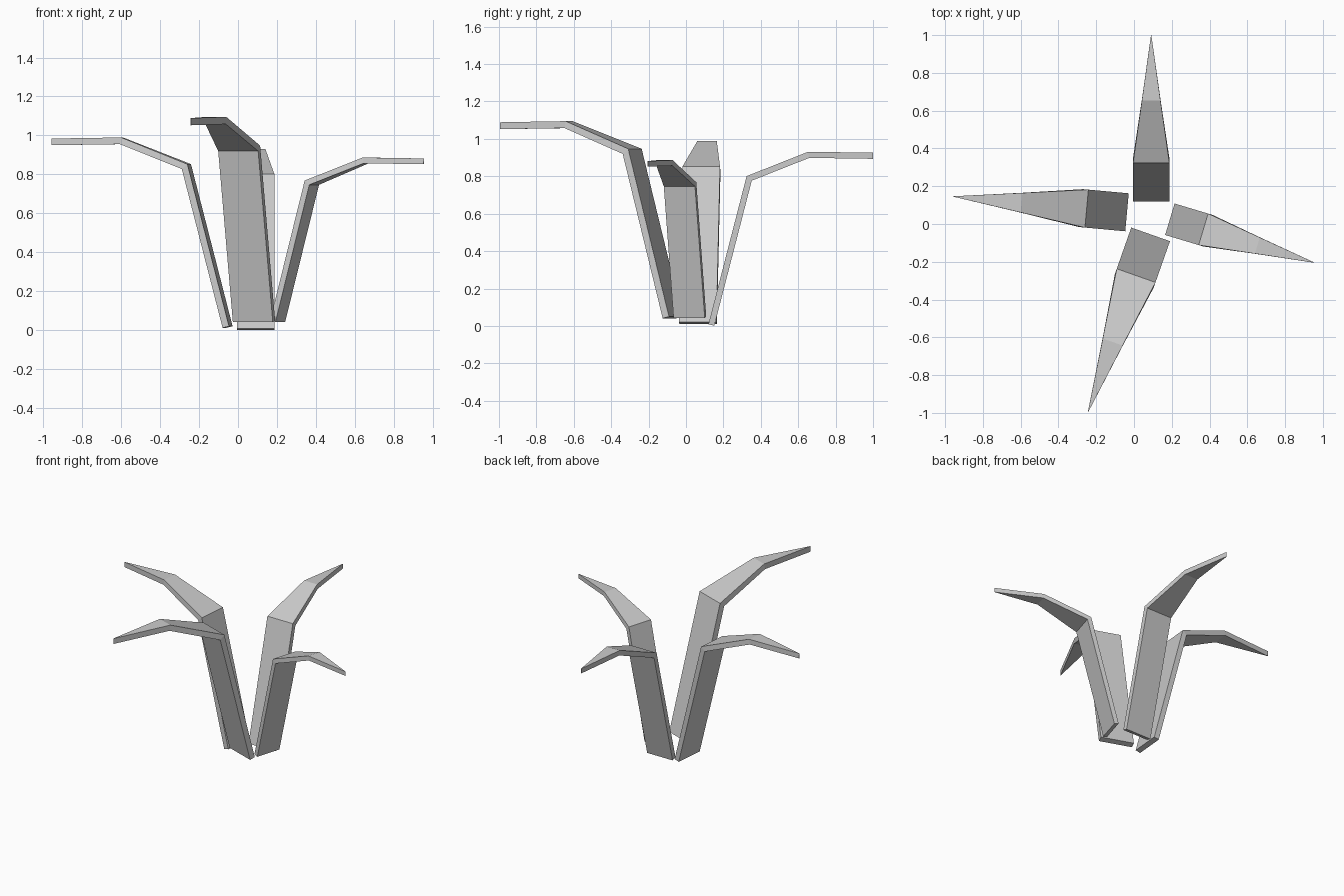
import bpy, bmesh
from math import radians
from mathutils import Vector, Matrix

if "Cube" in bpy.data.objects:
    bpy.data.objects.remove(bpy.data.objects["Cube"])

# Leaf side profile for a unit leaf: (outward, up, half width) along the inner face
PROFILE = [(0, 0, .109), (.232, .9, .109), (.606, 1.048, .056), (1, 1.042, .001)]
THICK = .037


def outer_offsets():
    # mitred offset of the profile towards the outer/lower side
    pts = [Vector(p[:2]) for p in PROFILE]
    normals = []
    for a, b in zip(pts, pts[1:]):
        d = (b - a).normalized()
        normals.append(Vector((d.y, -d.x)))
    normals = [normals[0]] + normals + [normals[-1]]
    return [(m + n) / (1 + m.dot(n)) * THICK for m, n in zip(normals, normals[1:])]


def leaf(name, x, y, z, angle, size):
    bm = bmesh.new()
    rings = []
    for (u, h, w), o in zip(PROFILE, outer_offsets()):
        rings.append([bm.verts.new(c) for c in (
            (u, -w, h), (u, w, h), (u + o.x, w, h + o.y), (u + o.x, -w, h + o.y))])
    for a, b in zip(rings, rings[1:]):
        for i in range(4):
            j = (i + 1) % 4
            bm.faces.new((a[i], a[j], b[j], b[i]))
    bm.faces.new(rings[0])
    bm.faces.new(rings[-1])
    bmesh.ops.recalc_face_normals(bm, faces=bm.faces)
    bm.transform(Matrix.Translation((x, y, z)) @ Matrix.Rotation(radians(angle), 4, 'Z')
                 @ Matrix.Scale(size, 4))
    mesh = bpy.data.meshes.new(name)
    bm.to_mesh(mesh)
    bm.free()
    bpy.context.collection.objects.link(bpy.data.objects.new(name, mesh))


# Four leaves of slightly different size around the centre
leaf("back_leaf", .091, .12, .009, 90, .88)
leaf("left_leaf", -.037, .062, .02, 174.8, .925)
leaf("right_leaf", .19, .025, .05, -16.7, .798)
leaf("front_leaf", .088, -.055, .05, -109.4, .997)
